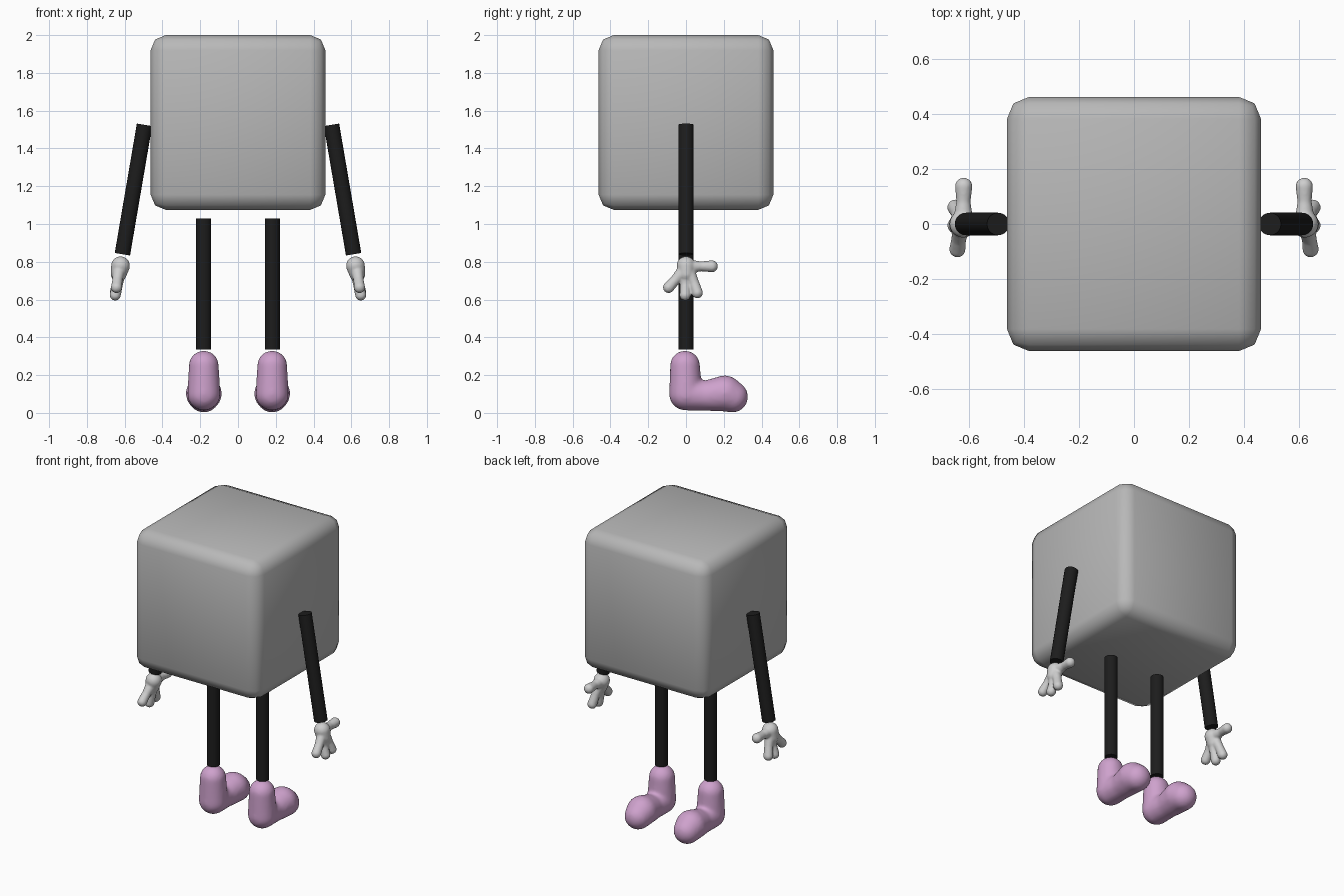
import bpy, bmesh
from mathutils import Vector, Matrix

if "Cube" in bpy.data.objects:
    bpy.data.objects.remove(bpy.data.objects["Cube"])


def material(name, rgb):
    m = bpy.data.materials.new(name)
    m.diffuse_color = (*rgb, 1)
    m.use_nodes = True
    m.node_tree.nodes["Principled BSDF"].inputs["Base Color"].default_value = m.diffuse_color
    return m


GREY = material("body grey", (0.48, 0.48, 0.48))
BLACK = material("limb black", (0.012, 0.012, 0.012))
WHITE = material("hand pale grey", (0.62, 0.62, 0.62))
PINK = material("boot pink", (0.62, 0.36, 0.61))


def make_object(name, bm, mat):
    mesh = bpy.data.meshes.new(name)
    bm.to_mesh(mesh)
    bm.free()
    mesh.materials.append(mat)
    ob = bpy.data.objects.new(name, mesh)
    bpy.context.collection.objects.link(ob)
    return ob


def mirror_x(ob):
    mod = ob.modifiers.new("mirror", "MIRROR")
    mod.use_mirror_merge = False


def rod(name, top, bottom, radius, mat):
    """Straight capped cylinder between two points, mirrored to the other side."""
    a, b = Vector(top), Vector(bottom)
    rot = (a - b).to_track_quat('Z', 'Y').to_matrix().to_4x4()
    bm = bmesh.new()
    bmesh.ops.create_cone(bm, cap_ends=True, segments=20, radius1=radius, radius2=radius,
                          depth=(a - b).length, matrix=Matrix.Translation((a + b) / 2) @ rot)
    for f in bm.faces:
        f.smooth = len(f.verts) == 4
    for e in bm.edges:
        e.smooth = all(len(f.verts) == 4 for f in e.link_faces)
    mirror_x(make_object(name, bm, mat))


def blob(name, chains, voxel, smooth, mat):
    """Chains of (x, y, z, radius) balls fused into one soft form, mirrored."""
    bm = bmesh.new()
    for chain in chains:
        for p, q in zip(chain, chain[1:]):
            p, q = Vector(p), Vector(q)
            steps = max(2, int((q - p).length / (voxel * 1.5)))
            for i in range(steps + 1):
                c = p.lerp(q, i / steps)
                bmesh.ops.create_icosphere(bm, subdivisions=3, radius=c[3],
                                           matrix=Matrix.Translation(c.xyz))
    ob = make_object(name, bm, mat)
    remesh = ob.modifiers.new("fuse", "REMESH")
    remesh.mode = 'VOXEL'
    remesh.voxel_size = voxel
    remesh.use_smooth_shade = True
    soft = ob.modifiers.new("soften", "SMOOTH")
    soft.factor = 0.5
    soft.iterations = smooth
    mirror_x(ob)


# Rounded cube body
bm = bmesh.new()
bmesh.ops.create_cube(bm, size=0.925, matrix=Matrix.Translation((0, 0, 1.5375)))
bmesh.ops.bevel(bm, geom=bm.edges[:], offset=0.08, segments=2, profile=0.5, affect='EDGES')
for f in bm.faces:
    f.smooth = True
make_object("body", bm, GREY)

# Arms and legs
rod("arms", (0.495, 0, 1.525), (0.612, 0, 0.84), 0.041, BLACK)
rod("legs", (0.182, 0, 1.03), (0.182, 0, 0.335), 0.04, BLACK)

# Boots: ankle shaft, heel and bulging toe pointing to the back
bx = 0.181
blob("boots", [
    [(bx, -0.005, 0.25, 0.08), (bx, -0.002, 0.10, 0.088)],
    [(bx, 0.0, 0.098, 0.086), (bx, 0.10, 0.09, 0.079),
     (bx, 0.205, 0.103, 0.096), (bx, 0.245, 0.085, 0.084)],
], 0.011, 8, PINK)

# Hands: palm, three spread fingers and a thumb
blob("hands", [
    [(0.622, 0, 0.779, 0.05), (0.632, 0, 0.735, 0.042)],
    [(0.63, -0.012, 0.755, 0.034), (0.638, -0.055, 0.705, 0.027), (0.643, -0.092, 0.664, 0.030)],
    [(0.63, 0, 0.74, 0.034), (0.636, -0.004, 0.68, 0.027), (0.650, -0.005, 0.624, 0.030)],
    [(0.63, 0.014, 0.75, 0.034), (0.640, 0.042, 0.69, 0.027), (0.650, 0.060, 0.636, 0.030)],
    [(0.622, 0.02, 0.775, 0.036), (0.621, 0.08, 0.776, 0.026), (0.620, 0.137, 0.776, 0.032)],
], 0.006, 5, WHITE)
